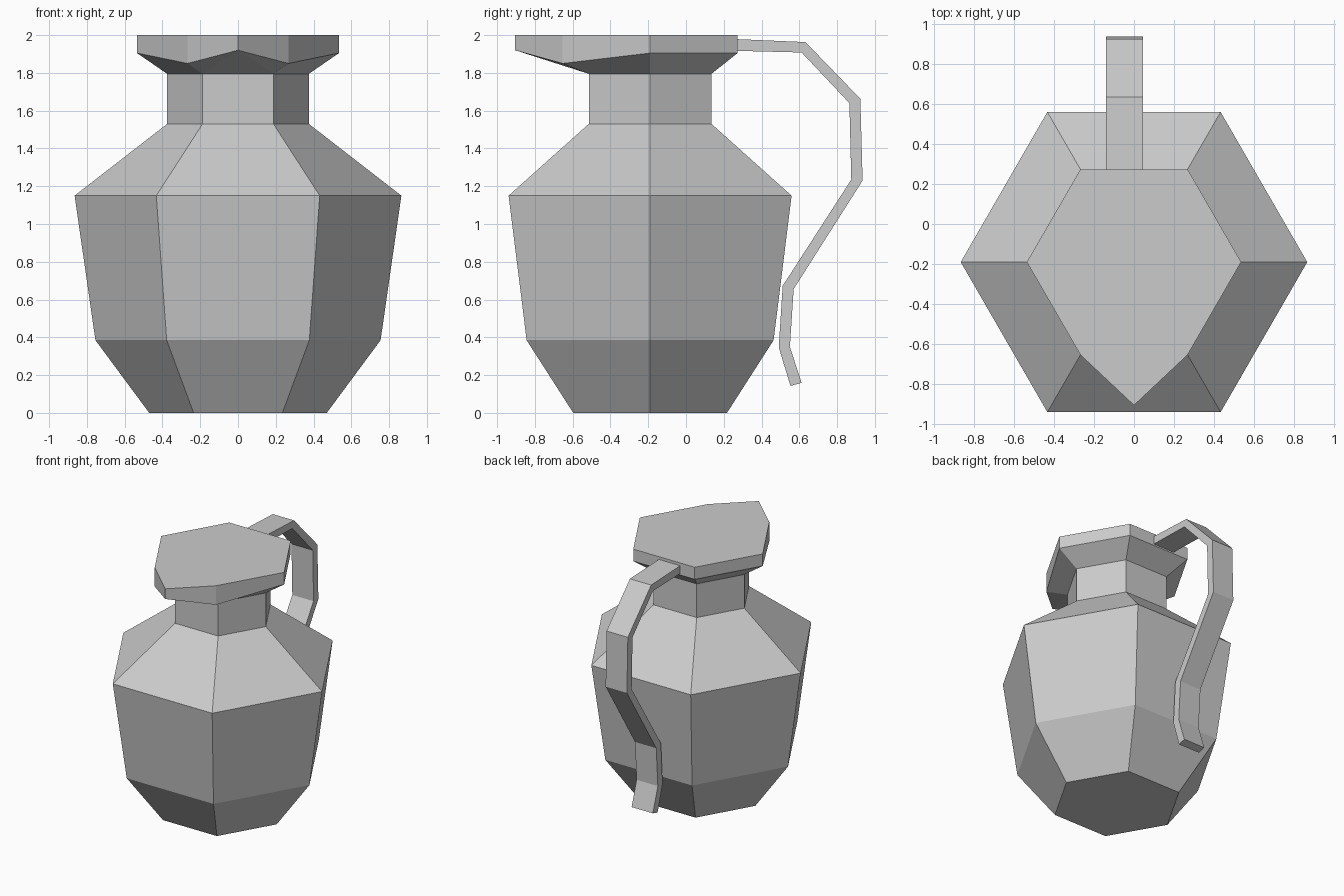
import bpy, bmesh
from math import cos, sin, pi

if "Cube" in bpy.data.objects:
    bpy.data.objects.remove(bpy.data.objects["Cube"])

CY = -0.19  # axis of the jug body


def finish(name, bm):
    bmesh.ops.recalc_face_normals(bm, faces=bm.faces[:])
    mesh = bpy.data.meshes.new(name)
    bm.to_mesh(mesh)
    bm.free()
    obj = bpy.data.objects.new(name, mesh)
    bpy.context.collection.objects.link(obj)
    return obj


def hexagon(bm, r, z):
    return [bm.verts.new((r * cos(i * pi / 3), CY + r * sin(i * pi / 3), z))
            for i in range(6)]


def bridge(bm, a, b, skip=()):
    n = len(a)
    for i in range(n):
        if i not in skip:
            bm.faces.new((a[i], a[(i + 1) % n], b[(i + 1) % n], b[i]))


# Jug body: stacked hexagonal rings (radius, height)
bm = bmesh.new()
profile = [(0.47, 0), (0.755, 0.385), (0.865, 1.15), (0.375, 1.53), (0.375, 1.795)]
rings = [hexagon(bm, r, z) for r, z in profile]
bm.faces.new(rings[0][::-1])
for low, high in zip(rings, rings[1:]):
    bridge(bm, low, high)

# Flared lip with a pointed spout on the front side
neck = rings[-1]
lip = hexagon(bm, 0.535, 1.905)
for i in (4, 5):
    lip[i].co.z = 1.85
bridge(bm, neck, lip, skip=(4,))
spout = bm.verts.new((0, -0.905, 1.92))
bm.faces.new((neck[4], neck[5], spout))
bm.faces.new((neck[4], spout, lip[4]))
bm.faces.new((neck[5], lip[5], spout))
lip.insert(5, spout)
rim = [bm.verts.new((v.co.x, v.co.y, 2.0)) for v in lip]
bridge(bm, lip, rim)
bm.faces.new(rim)
finish("jug_body", bm)

# Handle: flat strap following (y, z) pairs on its outer and inner side
outer = [(0.26, 1.979), (0.633, 1.963), (0.923, 1.663), (0.935, 1.23),
         (0.57, 0.656), (0.55, 0.35), (0.612, 0.159)]
inner = [(0.26, 1.917), (0.612, 1.908), (0.865, 1.64), (0.875, 1.235),
         (0.512, 0.673), (0.491, 0.347), (0.553, 0.143)]
X0, X1 = -0.14, 0.045
bm = bmesh.new()
sections = [[bm.verts.new((x, *p)) for x, p in ((X0, o), (X1, o), (X1, i), (X0, i))]
            for o, i in zip(outer, inner)]
for a, b in zip(sections, sections[1:]):
    bridge(bm, a, b)
bm.faces.new(sections[0])
bm.faces.new(sections[-1])
finish("handle", bm)
